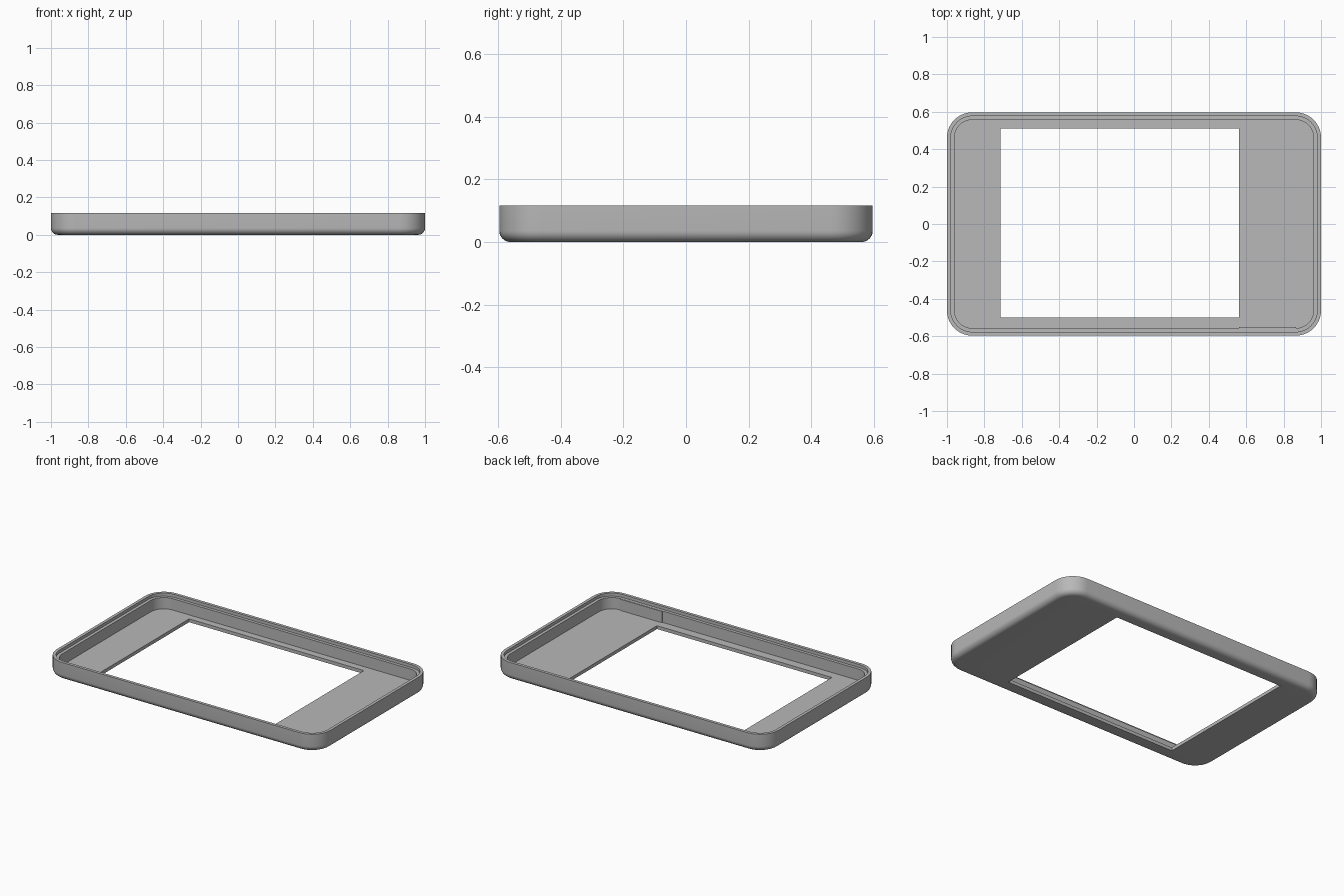
import bpy, bmesh, math

if "Cube" in bpy.data.objects:
    bpy.data.objects.remove(bpy.data.objects["Cube"], do_unlink=True)

HALF_X, HALF_Y, HEIGHT = 1.0, 0.597, 0.117
CORNER, FILLET, FLOOR = 0.135, 0.036, 0.022
STEPS = 10

grey = bpy.data.materials.new("plain_grey")
grey.use_nodes = True
grey.diffuse_color = (0.48, 0.48, 0.48, 1)
grey.node_tree.nodes["Principled BSDF"].inputs["Base Color"].default_value = grey.diffuse_color


def rounded_ring(bm, inset, z):
    """Rounded rectangle of vertices, set in from the outer wall."""
    r = CORNER - inset
    cx, cy = HALF_X - CORNER, HALF_Y - CORNER
    ring = []
    for k, (sx, sy) in enumerate([(1, 1), (-1, 1), (-1, -1), (1, -1)]):
        for i in range(STEPS + 1):
            a = math.pi / 2 * (k + i / STEPS)
            ring.append(bm.verts.new((sx * cx + r * math.cos(a), sy * cy + r * math.sin(a), z)))
    return ring


def skin(bm, a, b):
    for i in range(len(a)):
        j = (i + 1) % len(a)
        bm.faces.new((a[i], a[j], b[j], b[i]))


def loop_edges(bm, ring):
    return [bm.edges.get((v, ring[i - 1])) or bm.edges.new((v, ring[i - 1]))
            for i, v in enumerate(ring)]


def finish(bm, name):
    bmesh.ops.recalc_face_normals(bm, faces=bm.faces)
    mesh = bpy.data.meshes.new(name)
    bm.to_mesh(mesh)
    bm.free()
    mesh.materials.append(grey)
    obj = bpy.data.objects.new(name, mesh)
    bpy.context.collection.objects.link(obj)
    return obj


# Tray shell: rounded bottom edge, outer wall, stepped rim, inner wall
profile = []
for i in range(9):
    a = math.pi / 2 * i / 8
    profile.append((FILLET * (1 - math.sin(a)), FILLET * (1 - math.cos(a))))
profile += [(0, HEIGHT), (0.02, HEIGHT), (0.02, HEIGHT - 0.02),
            (0.04, HEIGHT - 0.02), (0.04, FLOOR)]

bm = bmesh.new()
rings = [rounded_ring(bm, inset, z) for inset, z in profile]
for a, b in zip(rings, rings[1:]):
    skin(bm, a, b)

# Window opening through the floor
window = [(-0.715, -0.5), (0.562, -0.5), (0.562, 0.511), (-0.715, 0.511)]
low = [bm.verts.new((x, y, 0)) for x, y in window]
high = [bm.verts.new((x, y, FLOOR)) for x, y in window]
skin(bm, low, high)
for outer, inner in ((rings[0], low), (rings[-1], high)):
    bmesh.ops.triangle_fill(bm, use_beauty=True, use_dissolve=False,
                            edges=loop_edges(bm, outer) + loop_edges(bm, inner))
frame = finish(bm, "bezel_frame")
bpy.ops.object.select_all(action="DESELECT")
frame.select_set(True)
bpy.context.view_layer.objects.active = frame
bpy.ops.object.shade_smooth_by_angle(angle=math.radians(35))

# Slight thickening of the front inner wall beside the window
bm = bmesh.new()
bmesh.ops.create_cube(bm, size=1)
x0, x1 = 0.562, HALF_X - CORNER
y0, y1 = -HALF_Y + 0.038, -HALF_Y + 0.046
z0, z1 = FLOOR - 0.002, HEIGHT - 0.021
for v in bm.verts:
    v.co = (x1 if v.co.x > 0 else x0, y1 if v.co.y > 0 else y0, z1 if v.co.z > 0 else z0)
finish(bm, "front_wall_step")
